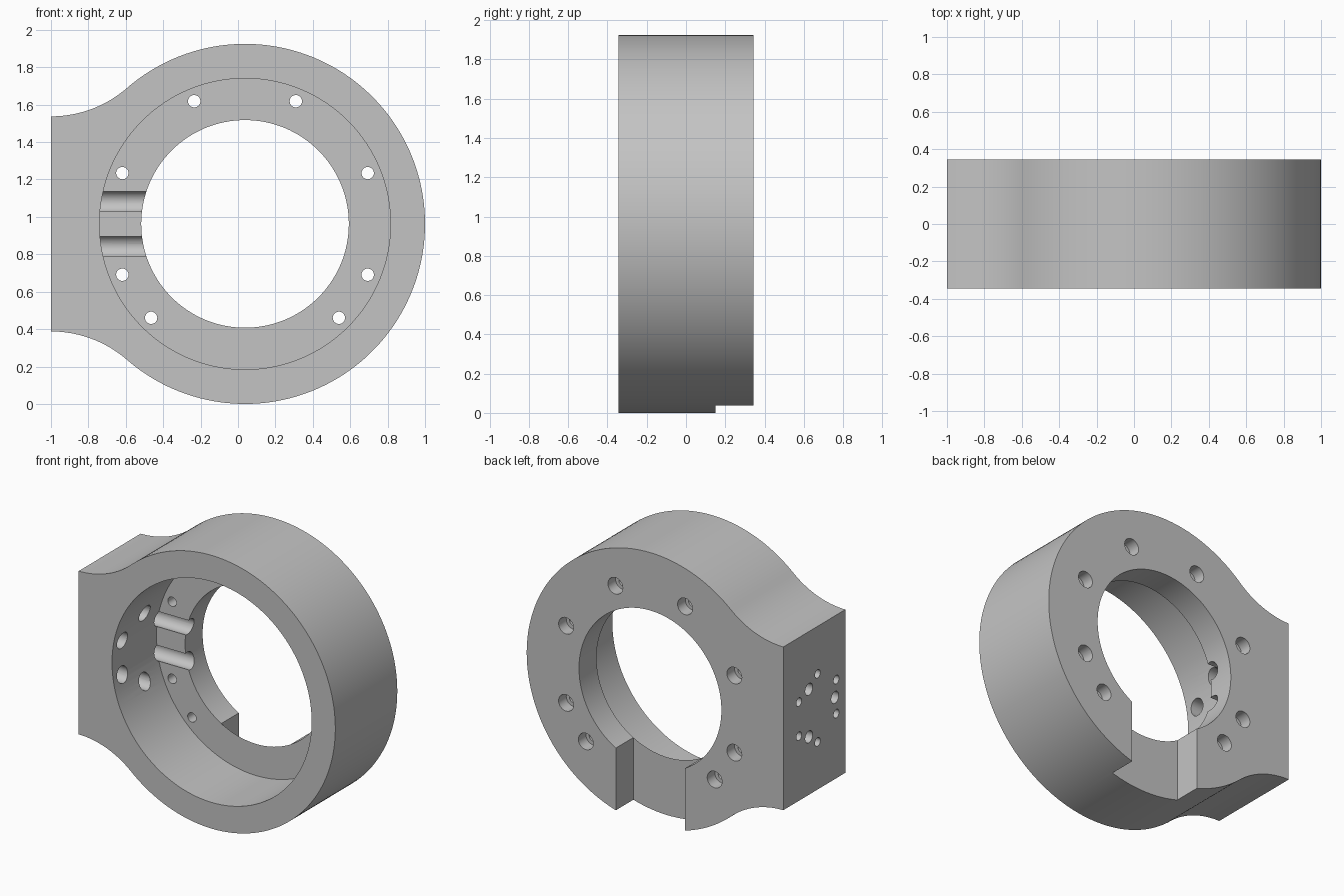
import bpy, bmesh
from math import pi, sin, cos, sqrt, atan2, radians
from mathutils import Matrix, Vector

if "Cube" in bpy.data.objects:
    bpy.data.objects.remove(bpy.data.objects["Cube"])

# Main dimensions
R, CX, CZ = 0.9625, 0.0375, 0.9625        # outer ring
HALF_DEPTH, FLANGE_Y = 0.345, 0.15
PAD_X, PAD_HALF = -1.0, 0.575             # flat mounting pad
BORE_R, FLANGE_R, BOLT_R = 0.778, 0.555, 0.71

grey = bpy.data.materials.new("plain grey")
grey.use_nodes = True
colour = (0.55, 0.55, 0.55, 1)
grey.diffuse_color = colour
grey.node_tree.nodes["Principled BSDF"].inputs["Base Color"].default_value = colour


def make_object(name, bm):
    bmesh.ops.recalc_face_normals(bm, faces=bm.faces)
    mesh = bpy.data.meshes.new(name)
    bm.to_mesh(mesh)
    bm.free()
    mesh.materials.append(grey)
    obj = bpy.data.objects.new(name, mesh)
    bpy.context.collection.objects.link(obj)
    return obj


def arc(cx, cz, r, start, end, steps):
    angles = [start + (end - start) * i / steps for i in range(steps + 1)]
    return [(cx + r * cos(a), cz + r * sin(a)) for a in angles]


# Ring outline blended into the pad by two concave fillets
dx = CX - PAD_X
fillet = (dx * dx + PAD_HALF ** 2 - R * R) / (2 * (R - PAD_HALF))
tangent = atan2(PAD_HALF + fillet, -dx)
outline = arc(CX, CZ, R, -tangent, tangent, 120)
upper = arc(PAD_X, CZ + PAD_HALF + fillet, fillet, tangent - pi, -pi / 2, 20)
outline += upper[1:]
outline += [(x, 2 * CZ - z) for x, z in reversed(upper[1:])]

bm = bmesh.new()
face = bm.faces.new([bm.verts.new((x, -HALF_DEPTH, z)) for x, z in outline])
side = bmesh.ops.extrude_face_region(bm, geom=[face])
bmesh.ops.translate(bm, vec=(0, 2 * HALF_DEPTH, 0),
                    verts=[v for v in side["geom"] if isinstance(v, bmesh.types.BMVert)])
housing = make_object("ring_housing", bm)

cutters = []


def cut_cylinder(start, end, r, sides=32):
    a, b = Vector(start), Vector(end)
    turn = (b - a).to_track_quat("Z", "Y").to_matrix().to_4x4()
    bm = bmesh.new()
    bmesh.ops.create_cone(bm, cap_ends=True, segments=sides, radius1=r, radius2=r,
                          depth=(b - a).length,
                          matrix=Matrix.Translation((a + b) / 2) @ turn)
    cutters.append(make_object("round_cutter", bm))


# Bore and flange opening
cut_cylinder((CX, -0.5, CZ), (CX, FLANGE_Y, CZ), BORE_R, 128)
cut_cylinder((CX, 0, CZ), (CX, 0.5, CZ), FLANGE_R, 128)

# Slot through the bottom of the flange
bm = bmesh.new()
bmesh.ops.create_cube(bm, size=1, matrix=Matrix.Translation((0.035, FLANGE_Y + 0.2, 0.25))
                      @ Matrix.Diagonal((0.54, 0.4, 0.7, 1)))
cutters.append(make_object("slot_cutter", bm))

# Flange bolt holes, counterbored from the back
for deg in (22.5, 67.5, 112.5, 157.5, 202.5, 225, 315, 337.5):
    x = CX + BOLT_R * cos(radians(deg))
    z = CZ + BOLT_R * sin(radians(deg))
    cut_cylinder((x, 0.1, z), (x, 0.4, z), 0.033)
    cut_cylinder((x, HALF_DEPTH - 0.085, z), (x, 0.4, z), 0.058)

# Pad bolt holes on a hexagon, counterbored from the bore
PAD_Y = -0.037
for k in range(6):
    a = radians(30 + 60 * k)
    y, z = PAD_Y + 0.24 * cos(a), CZ + 0.24 * sin(a)
    cut_cylinder((-1.1, y, z), (-0.6, y, z), 0.03)
    cut_cylinder((-0.86, y, z), (-0.4, y, z), 0.058)

# Blind dowel holes in the pad
for deg in (60, 180, 300):
    a = radians(deg)
    y, z = PAD_Y + 0.193 * cos(a), CZ + 0.193 * sin(a)
    cut_cylinder((-1.1, y, z), (-0.87, y, z), 0.042)

# Apply the cuts and discard the cutters
for cutter in cutters:
    cutter.hide_render = True
    mod = housing.modifiers.new("cut", "BOOLEAN")
    mod.operation, mod.solver, mod.object = "DIFFERENCE", "EXACT", cutter
graph = bpy.context.evaluated_depsgraph_get()
graph.update()
result = bpy.data.meshes.new_from_object(housing.evaluated_get(graph))
housing.modifiers.clear()
housing.data = result
for cutter in cutters:
    bpy.data.objects.remove(cutter)
result.materials.clear()
result.materials.append(grey)
for p in result.polygons:
    p.material_index = 0

# Smooth curved walls, crisp edges
bpy.ops.object.select_all(action="DESELECT")
housing.select_set(True)
bpy.context.view_layer.objects.active = housing
bpy.ops.object.shade_smooth_by_angle(angle=radians(30))
